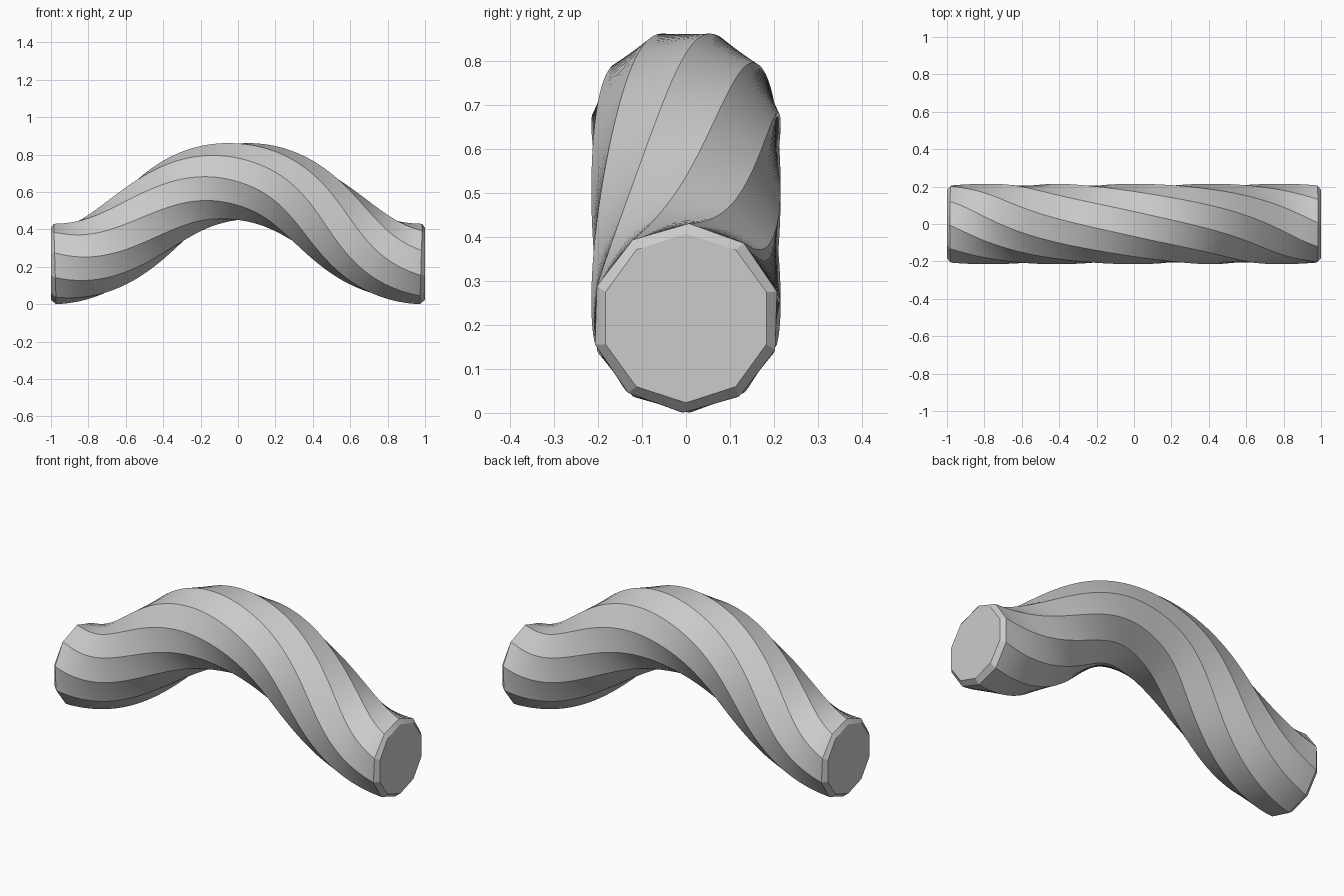
import bpy, bmesh, math
from mathutils import Vector
from mathutils.geometry import interpolate_bezier

if "Cube" in bpy.data.objects:
    bpy.data.objects.remove(bpy.data.objects["Cube"])

SIDES = 10        # decagonal section
R = 0.215         # section radius
CAP_R = 0.192     # radius of the chamfered end cap
LOW, HIGH = 0.215, 0.655   # centre line heights at the ends and the crown
HANDLE = 0.46
STEPS = 65

# centre line: one S-curve up to the crown, mirrored for the other half
left = interpolate_bezier(Vector((-1, 0, LOW)), Vector((-1 + HANDLE, 0, LOW)),
                          Vector((-HANDLE, 0, HIGH)), Vector((0, 0, HIGH)), STEPS)
right = [Vector((-p.x, 0, p.z)) for p in reversed(left[:-1])]
path = list(left) + right
n = len(path)

# running length, so the half-turn twist is spread evenly
length = [0.0]
for a, b in zip(path, path[1:]):
    length.append(length[-1] + (b - a).length)

bm = bmesh.new()
rings = []
for i, p in enumerate(path):
    if i in (0, n - 1):
        tangent = Vector((1, 0, 0))
        radius = CAP_R
    else:
        tangent = (path[i + 1] - path[i - 1]).normalized()
        radius = R
    up = Vector((-tangent.z, 0, tangent.x))
    turn = math.pi * (1 - length[i] / length[-1])
    ring = []
    for k in range(SIDES):
        ang = turn + 2 * math.pi * k / SIDES
        ring.append(bm.verts.new(p + up * (radius * math.cos(ang))
                                 + Vector((0, radius * math.sin(ang), 0))))
    rings.append(ring)

# skin between rings, then the end caps
for a, b in zip(rings, rings[1:]):
    for k in range(SIDES):
        j = (k + 1) % SIDES
        bm.faces.new((a[k], a[j], b[j], b[k]))
bm.faces.new(rings[0])
bm.faces.new(rings[-1])
bmesh.ops.recalc_face_normals(bm, faces=bm.faces)

mesh = bpy.data.meshes.new("twisted_arch")
bm.to_mesh(mesh)
bm.free()
arch = bpy.data.objects.new("twisted_arch", mesh)
bpy.context.collection.objects.link(arch)

# smooth along the length, crisp along the spiral ridges and chamfers
bpy.context.view_layer.objects.active = arch
arch.select_set(True)
bpy.ops.object.shade_smooth_by_angle(angle=math.radians(22))
